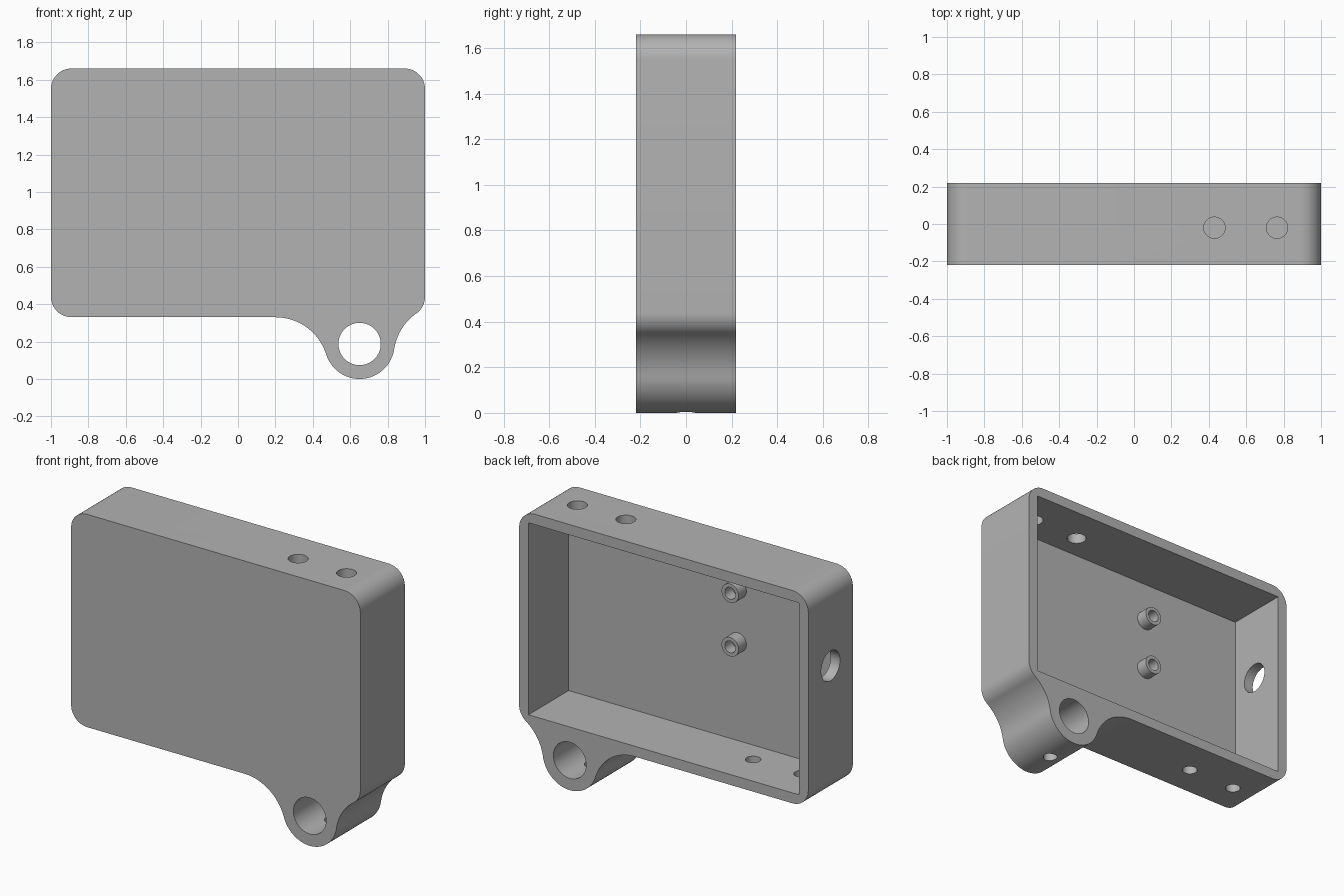
import bpy, bmesh
from math import cos, sin, radians
from mathutils import Vector, Matrix

cube = bpy.data.objects.get("Cube")
if cube:
    bpy.data.objects.remove(cube, do_unlink=True)

# Single plain grey
grey = bpy.data.materials.new("plain_grey")
grey.use_nodes = True
colour = (0.45, 0.45, 0.45, 1)
grey.diffuse_color = colour
grey.node_tree.nodes["Principled BSDF"].inputs["Base Color"].default_value = colour

FRONT, BACK = -0.22, 0.22
FLOOR = -0.177            # inner face of the front plate
TOP, BASE, SIDE, CORNER = 1.66, 0.33, 1.0, 0.11
WALL = 0.065
LUG_X, LUG_Z, LUG_R = 0.65, 0.187, 0.187
FILLET = 0.285


def make_object(name, bm):
    bmesh.ops.recalc_face_normals(bm, faces=bm.faces)
    mesh = bpy.data.meshes.new(name)
    bm.to_mesh(mesh)
    bm.free()
    obj = bpy.data.objects.new(name, mesh)
    bpy.context.collection.objects.link(obj)
    mesh.materials.append(grey)
    return obj


def cylinder(name, start, end, radius, sides=48):
    start, end = Vector(start), Vector(end)
    axis = end - start
    turn = axis.to_track_quat('Z', 'Y').to_matrix().to_4x4()
    bm = bmesh.new()
    bmesh.ops.create_cone(bm, cap_ends=True, segments=sides, radius1=radius,
                          radius2=radius, depth=axis.length,
                          matrix=Matrix.Translation((start + end) / 2) @ turn)
    return make_object(name, bm)


def box(name, low, high):
    low, high = Vector(low), Vector(high)
    bm = bmesh.new()
    bmesh.ops.create_cube(bm, size=1, matrix=Matrix.Translation((low + high) / 2)
                          @ Matrix.Diagonal((*(high - low), 1)))
    return make_object(name, bm)


def select_only(obj):
    bpy.ops.object.select_all(action='DESELECT')
    obj.select_set(True)
    bpy.context.view_layer.objects.active = obj


def cut(target, cutter):
    cutter.hide_render = True
    mod = target.modifiers.new("cut", 'BOOLEAN')
    mod.operation, mod.solver, mod.object = 'DIFFERENCE', 'EXACT', cutter
    select_only(target)
    bpy.ops.object.modifier_apply(modifier=mod.name)
    bpy.data.objects.remove(cutter, do_unlink=True)


def smooth(obj):
    select_only(obj)
    bpy.ops.object.shade_smooth_by_angle(angle=radians(30))


def arc(cx, cz, r, start, end, steps=12):
    angles = [radians(start + (end - start) * i / steps) for i in range(steps + 1)]
    return [(cx + r * cos(a), cz + r * sin(a)) for a in angles]


# Outline: rounded rectangle flowing through fillets into the lug
left, low, high = SIDE - CORNER, BASE + CORNER, TOP - CORNER
outline = (arc(-left, low, CORNER, 180, 270)
           + arc(0.2, BASE - FILLET, FILLET, 90, 17.5, 20)
           + arc(LUG_X, LUG_Z, LUG_R, 197.5, 351.5, 32)[1:]
           + arc(1.117, 0.117, FILLET, 171.5, 125.1, 16)[1:]
           + arc(left, low, CORNER, -54.9, 0)[1:]
           + arc(left, high, CORNER, 0, 90)
           + arc(-left, high, CORNER, 90, 180))

bm = bmesh.new()
face = bm.faces.new([bm.verts.new((x, FRONT, z)) for x, z in outline])
walls = bmesh.ops.extrude_face_region(bm, geom=[face])
bmesh.ops.translate(bm, vec=(0, BACK - FRONT, 0),
                    verts=[v for v in walls["geom"] if isinstance(v, bmesh.types.BMVert)])
housing = make_object("housing", bm)

# Open back cavity
inner = SIDE - WALL
cut(housing, box("cavity_cutter", (-inner, FLOOR, BASE + WALL), (inner, BACK + 0.1, TOP - WALL)))

# Lug bore and its set-screw hole from below
cut(housing, cylinder("bore_cutter", (LUG_X, FRONT - 0.1, LUG_Z), (LUG_X, BACK + 0.1, LUG_Z), 0.113, 64))
cut(housing, cylinder("screw_cutter", (LUG_X, 0, -0.1), (LUG_X, 0, LUG_Z), 0.042, 32))

# Holes through the top and bottom walls
for x in (0.43, 0.765):
    cut(housing, cylinder("top_cutter", (x, -0.02, TOP - 0.15), (x, -0.02, TOP + 0.1), 0.057))
for x in (-0.45, -0.785):
    cut(housing, cylinder("bottom_cutter", (x, -0.02, BASE - 0.1), (x, -0.02, BASE + 0.15), 0.044))

# Cable hole through the side wall
cut(housing, cylinder("side_cutter", (-SIDE - 0.1, 0, 1.135), (-SIDE + 0.15, 0, 1.135), 0.093))
smooth(housing)

# Hollow mounting posts on the inside of the front plate
for name, z in (("upper_post", 1.345), ("lower_post", 1.01)):
    post = cylinder(name, (-0.235, FLOOR - 0.01, z), (-0.235, FLOOR + 0.077, z), 0.059)
    cut(post, cylinder("post_cutter", (-0.235, FLOOR + 0.002, z), (-0.235, 0.1, z), 0.037))
    smooth(post)
